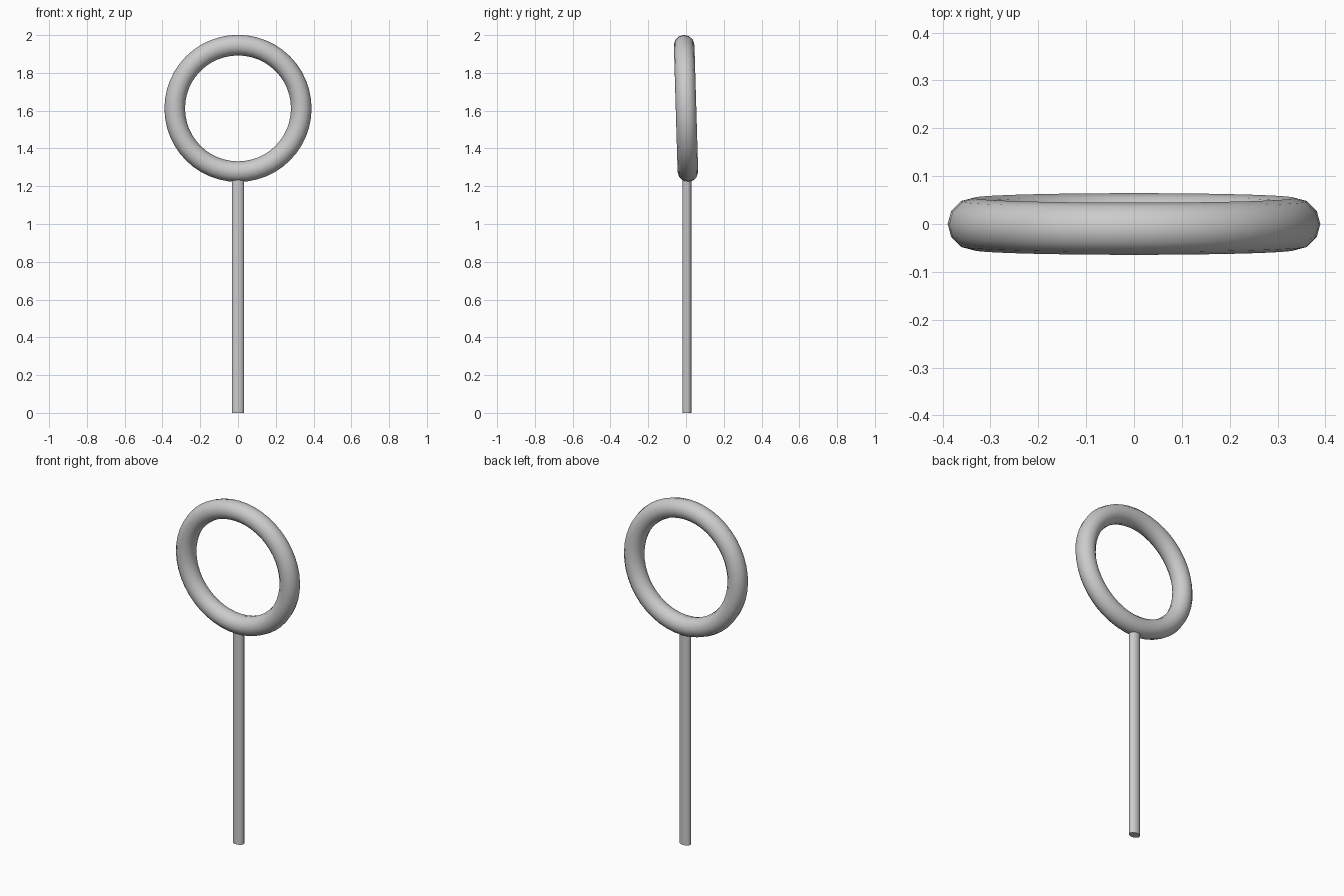
import bpy
import math

if "Cube" in bpy.data.objects:
    bpy.data.objects.remove(bpy.data.objects["Cube"])

RING_Z = 1.612
POLE_TOP = 1.25

# Ring: smooth torus standing upright, leaning slightly forward at the top
bpy.ops.mesh.primitive_torus_add(
    major_radius=0.335, minor_radius=0.0545,
    major_segments=48, minor_segments=12,
    location=(0, 0, RING_Z),
    rotation=(math.radians(90 + 1.7), 0, 0))
ring = bpy.context.object
ring.name = "ring"
bpy.ops.object.shade_smooth()

# Pole: oval rod, its top end sunk into the bottom of the ring
bpy.ops.mesh.primitive_cylinder_add(
    vertices=24, radius=1, depth=1, location=(0, 0.005, POLE_TOP / 2))
pole = bpy.context.object
pole.name = "pole"
pole.scale = (0.033, 0.024, POLE_TOP)
bpy.ops.object.transform_apply(location=False, rotation=False, scale=True)
bpy.ops.object.shade_smooth_by_angle(angle=math.radians(40))
